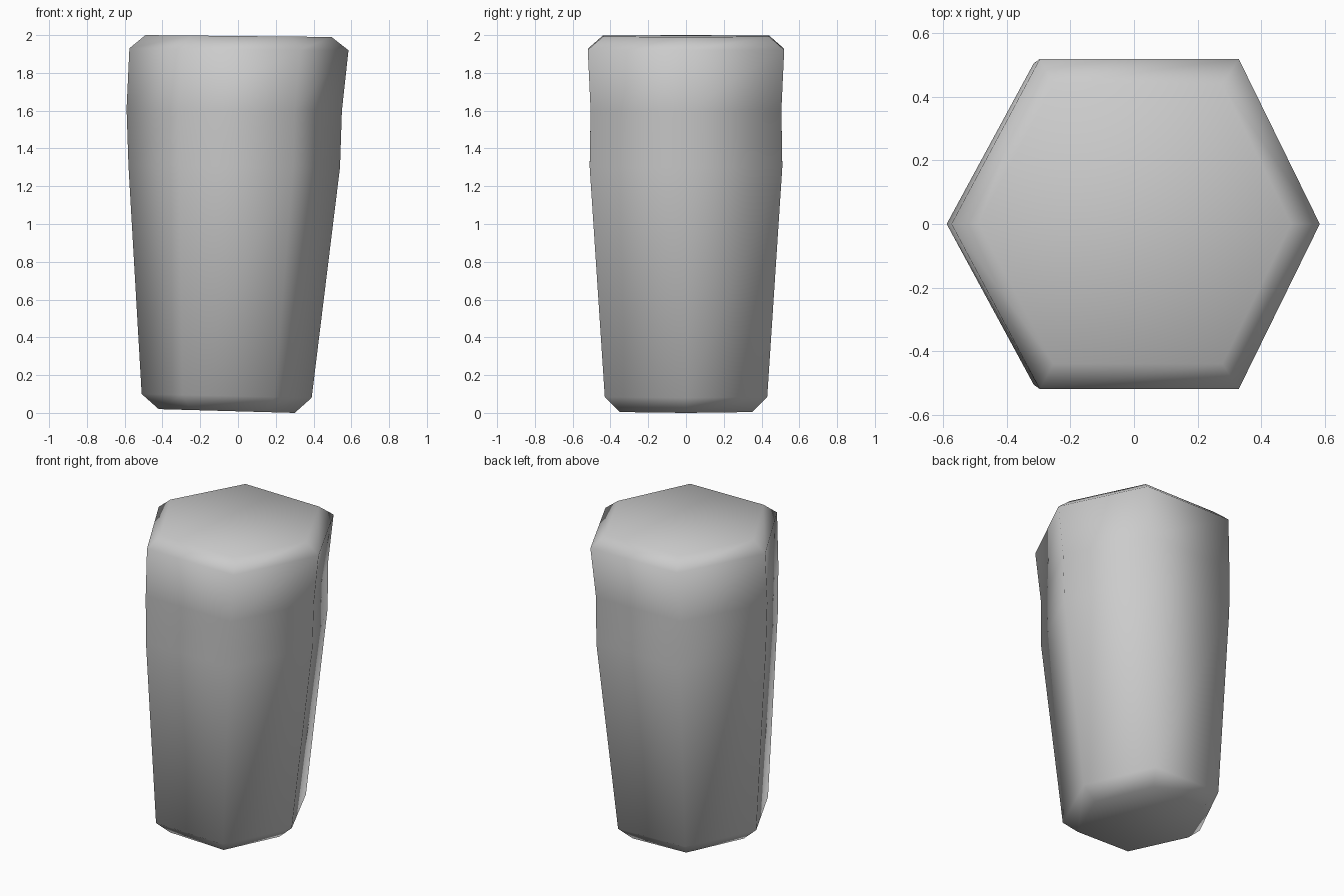
import bpy
import bmesh

cube = bpy.data.objects.get("Cube")
if cube:
    bpy.data.objects.remove(cube, do_unlink=True)

# Plain grey surface
grey = bpy.data.materials.new("plain_grey")
grey.use_nodes = True
colour = (0.6, 0.6, 0.6, 1)
grey.diffuse_color = colour
grey.node_tree.nodes["Principled BSDF"].inputs["Base Color"].default_value = colour

# Hexagonal sections: left x, right x, half depth, z at left, z at right
sections = [
    (-0.42, 0.30, 0.35, 0.02, 0.0),
    (-0.51, 0.39, 0.43, 0.10, 0.08),
    (-0.58, 0.54, 0.51, 1.31, 1.30),
    (-0.59, 0.55, 0.505, 1.61, 1.60),
    (-0.575, 0.585, 0.52, 1.93, 1.92),
    (-0.49, 0.495, 0.44, 2.0, 1.99),
]


def add_section(bm, x0, x1, depth, z0, z1):
    """Six corners going round, with a slight tilt along x."""
    corners = [(1, 0), (0.78, 1), (0.24, 1), (0, 0), (0.24, -1), (0.78, -1)]
    return [bm.verts.new((x0 + (x1 - x0) * t, depth * s, z0 + (z1 - z0) * t))
            for t, s in corners]


# Tapered post lofted through the sections and capped
bm = bmesh.new()
rings = [add_section(bm, *s) for s in sections]
for low, high in zip(rings, rings[1:]):
    for i in range(6):
        j = (i + 1) % 6
        bm.faces.new((low[i], low[j], high[j], high[i]))
bm.faces.new(rings[0][::-1])
bm.faces.new(rings[-1])
bmesh.ops.recalc_face_normals(bm, faces=bm.faces)
for face in bm.faces:
    face.smooth = True

mesh = bpy.data.meshes.new("hexagonal_post")
bm.to_mesh(mesh)
bm.free()
mesh.materials.append(grey)
post = bpy.data.objects.new("hexagonal_post", mesh)
bpy.context.collection.objects.link(post)
